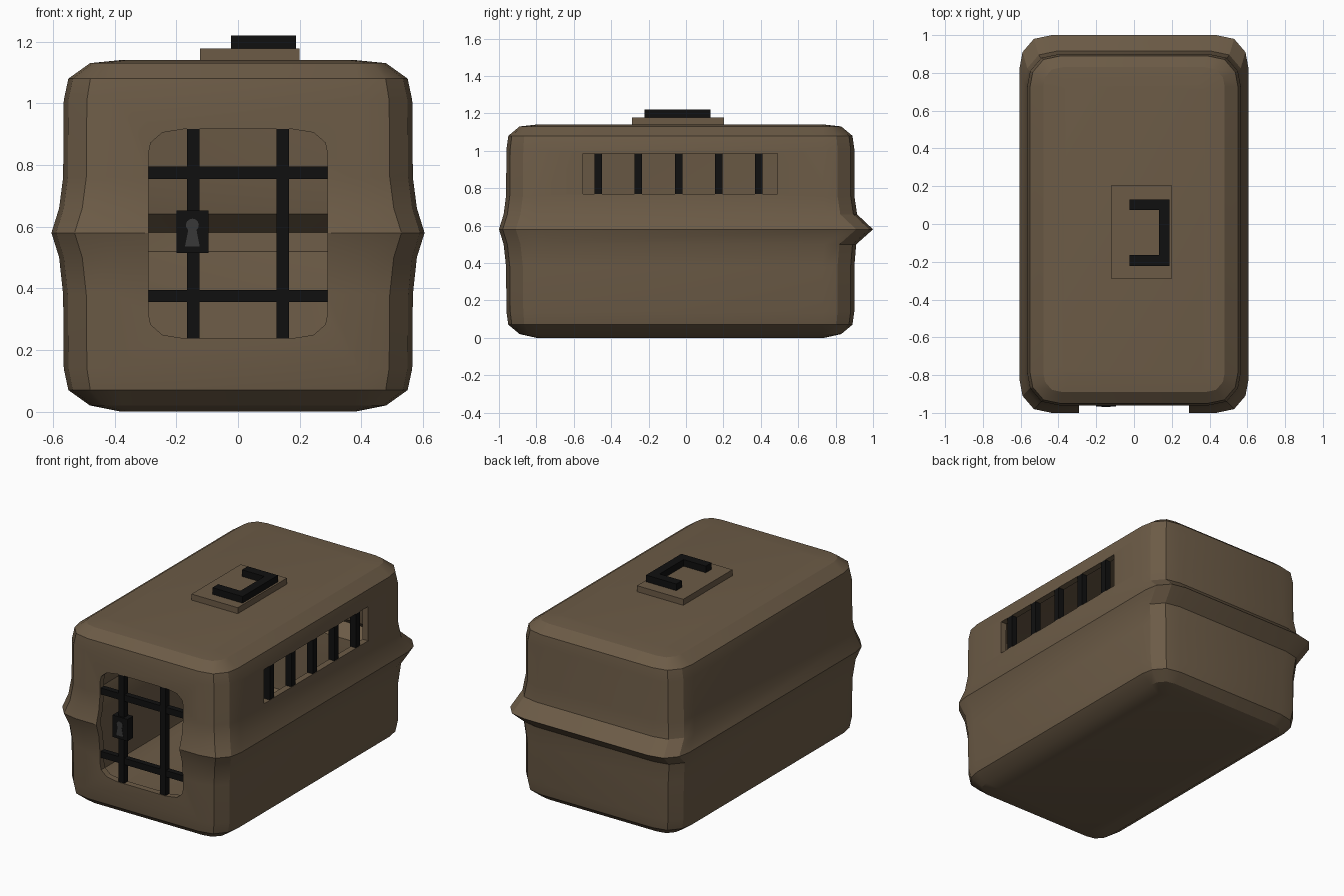
import bpy, bmesh, math
from mathutils import Vector

if "Cube" in bpy.data.objects:
    bpy.data.objects.remove(bpy.data.objects["Cube"])


def material(name, rgb):
    m = bpy.data.materials.new(name)
    m.diffuse_color = (*rgb, 1)
    m.use_nodes = True
    m.node_tree.nodes["Principled BSDF"].inputs["Base Color"].default_value = m.diffuse_color
    return m


BROWN = material("brown_plastic", (0.15, 0.105, 0.062))
BLACK = material("black_metal", (0.005, 0.005, 0.005))
GREY = material("keyhole_grey", (0.04, 0.04, 0.04))


def make(name, bm, mat):
    bmesh.ops.recalc_face_normals(bm, faces=bm.faces)
    me = bpy.data.meshes.new(name)
    bm.to_mesh(me)
    bm.free()
    ob = bpy.data.objects.new(name, me)
    bpy.context.collection.objects.link(ob)
    me.materials.append(mat)
    return ob


def box(name, x, y, z, mat):
    bm = bmesh.new()
    bmesh.ops.create_cube(bm, size=1)
    for v in bm.verts:
        v.co = Vector([(a + b) / 2 + c * (b - a) for (a, b), c in zip((x, y, z), v.co)])
    return make(name, bm, mat)


def prism(name, pts, lo, hi, mat, axis="z"):
    """Extrude an outline along z, or an xz outline along y."""
    bm = bmesh.new()
    place = (lambda p, h: (p[0], p[1], h)) if axis == "z" else (lambda p, h: (p[0], h, p[1]))
    a, b = ([bm.verts.new(place(p, h)) for p in pts] for h in (lo, hi))
    bm.faces.new(a)
    bm.faces.new(b)
    for i in range(len(pts)):
        j = (i + 1) % len(pts)
        bm.faces.new((a[i], a[j], b[j], b[i]))
    return make(name, bm, mat)


def outline(hx, y0, y1, corner):
    """Rectangle with faceted corners, counter-clockwise."""
    rev = [(b, a) for a, b in corner]
    back = [(hx - a, y1 - b) for a, b in corner]
    front = [(hx - a, y0 + b) for a, b in corner]
    return (back + [(-x, y) for x, y in reversed(back)]
            + [(-x, y) for x, y in front] + list(reversed(front)))


# Shell: stacked rings (z, half width, front y, back y)
rings = [(0.0, 0.38, -0.80, 0.74), (0.02, 0.48, -0.89, 0.83), (0.07, 0.55, -0.95, 0.89),
         (0.14, 0.565, -0.96, 0.90), (0.38, 0.567, -0.962, 0.90), (0.50, 0.58, -0.975, 0.91),
         (0.58, 0.605, -1.0, 1.0), (0.66, 0.58, -0.975, 0.915), (0.76, 0.567, -0.962, 0.90),
         (1.01, 0.565, -0.96, 0.90), (1.08, 0.55, -0.95, 0.89), (1.13, 0.48, -0.89, 0.83),
         (1.14, 0.38, -0.80, 0.74)]
corner = [(0, 0.17), (0.015, 0.09), (0.075, 0.02), (0.17, 0)]
bm = bmesh.new()
loops = []
for z, hx, y0, y1 in rings:
    k = min(1, max(0.3, (hx - 0.36) / 0.2))
    pts = outline(hx, y0, y1, [(a * k, b * k) for a, b in corner])
    loops.append([bm.verts.new((x, y, z)) for x, y in pts])
for a, b in zip(loops, loops[1:]):
    for i in range(len(a)):
        j = (i + 1) % len(a)
        bm.faces.new((a[i], a[j], b[j], b[i]))
bm.faces.new(loops[0])
bm.faces.new(loops[-1])
shell = make("carrier_shell", bm, BROWN)
wall = shell.modifiers.new("wall", "SOLIDIFY")
wall.thickness, wall.offset = 0.04, -1

# Door and side window openings
door = [(x, y + 0.577) for x, y in outline(0.29, -0.34, 0.34,
        [(0, 0.08), (0.007, 0.045), (0.045, 0.012), (0.12, 0)])]
cutters = [prism("door_cutter", door, -1.2, -0.7, BROWN, "y"),
           box("window_cutter", (0.4, 0.8), (-0.55, 0.49), (0.77, 0.985), BROWN)]
for c in cutters:
    c.hide_render = True
    m = shell.modifiers.new(c.name, "BOOLEAN")
    m.operation, m.solver, m.object = "DIFFERENCE", "EXACT", c
bpy.context.view_layer.objects.active = shell
shell.select_set(True)
for m in list(shell.modifiers):
    bpy.ops.object.modifier_apply(modifier=m.name)
for c in cutters:
    bpy.data.objects.remove(c)
bpy.ops.object.shade_smooth_by_angle(angle=math.radians(25))

# Door bars
for i, x in enumerate((-0.145, 0.145)):
    box(f"door_upright_{i}", (x - 0.02, x + 0.02), (-0.957, -0.917), (0.235, 0.92), BLACK)
for i, z in enumerate((0.375, 0.775)):
    box(f"door_crossbar_{i}", (-0.29, 0.29), (-0.955, -0.92), (z - 0.02, z + 0.02), BLACK)

# Lock with keyhole
box("lock_plate", (-0.20, -0.095), (-0.967, -0.91), (0.515, 0.653), BLACK)
arc = [math.radians(-50 + 280 * i / 10) for i in range(11)]
hole = [(-0.148 + 0.021 * math.cos(t), 0.605 + 0.021 * math.sin(t)) for t in arc]
prism("keyhole", hole + [(-0.172, 0.535), (-0.124, 0.535)], -0.969, -0.96, GREY, "y")

# Side window bars
for i in range(5):
    y = -0.47 + 0.215 * i
    box(f"window_bar_{i}", (0.525, 0.565), (y - 0.02, y + 0.02), (0.765, 0.99), BLACK)

# Handle and its base plate
box("handle_plate", (-0.123, 0.20), (-0.288, 0.203), (1.13, 1.178), BROWN)
handle = [(-0.023, -0.222), (0.188, -0.222), (0.188, 0.13), (-0.023, 0.13),
          (-0.023, 0.073), (0.133, 0.073), (0.133, -0.165), (-0.023, -0.165)]
prism("handle", handle, 1.17, 1.22, BLACK)
